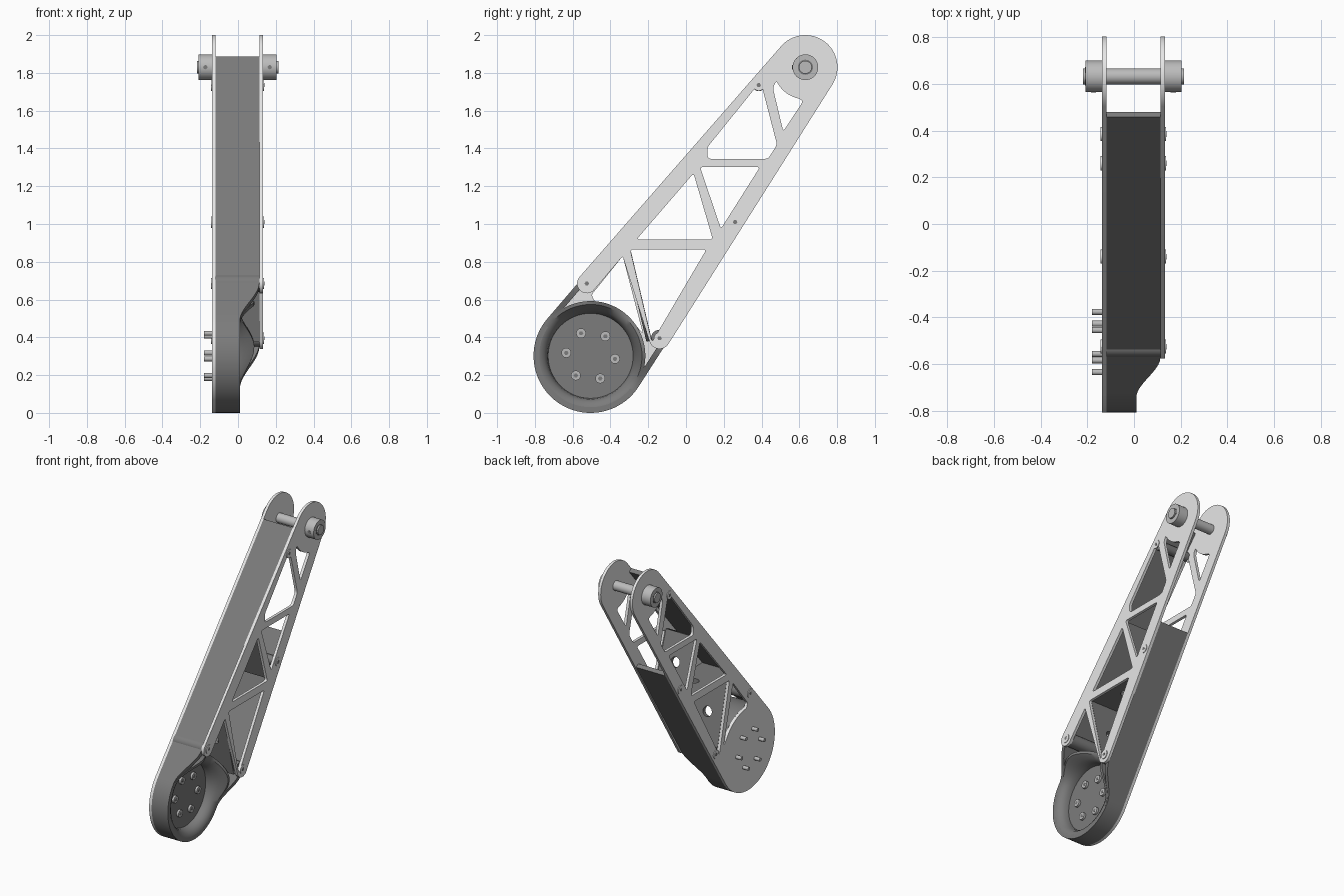
import bpy, bmesh
from math import sin, cos, radians, degrees, atan2, asin, hypot
from mathutils import Vector, Matrix

cube = bpy.data.objects.get("Cube")
if cube:
    bpy.data.objects.remove(cube, do_unlink=True)


def material(name, v):
    m = bpy.data.materials.new(name)
    m.use_nodes = True
    m.diffuse_color = (v, v, v, 1)
    m.node_tree.nodes["Principled BSDF"].inputs["Base Color"].default_value = (v, v, v, 1)
    return m


LIGHT = material("light aluminium", 0.8)
DARK = material("dark grey body", 0.2)
STEEL = material("steel", 0.5)

# Main layout in the side plane (y, z): two round ends joined by tangents
LOW, TOP = Vector((-0.505, 0.302)), Vector((0.632, 1.83))
R_LOW, R_TOP = 0.302, 0.17
AXIS = (TOP - LOW).normalized()
ACROSS = Vector((-AXIS.y, AXIS.x))
HEADING = degrees(atan2(AXIS.y, AXIS.x))
TAPER = degrees(asin((R_LOW - R_TOP) / (TOP - LOW).length))
FRONT_ANGLE, BACK_ANGLE = HEADING + 90 - TAPER, HEADING - 90 + TAPER
X0, X1, SKIN = -0.118, 0.113, 0.02
SCREWS = [(-0.525, 0.685), (-0.14, 0.395), (0.26, 1.01), (0.385, 1.735)]


def polar(a):
    return Vector((cos(radians(a)), sin(radians(a))))


def arc(c, r, a, b, n=16):
    return [Vector(c) + polar(a + (b - a) * i / n) * r for i in range(n + 1)]


def rounded(pts, r=0.018, n=4):
    """Round the corners of a polygon with small quadratic curves."""
    out, pts = [], [Vector(p) for p in pts]
    for i, p in enumerate(pts):
        a, b = pts[i - 1] - p, pts[(i + 1) % len(pts)] - p
        s = p + a.normalized() * min(r, a.length * .45)
        e = p + b.normalized() * min(r, b.length * .45)
        for k in range(n + 1):
            t = k / n
            out.append(s * (1 - t) ** 2 + p * 2 * t * (1 - t) + e * t * t)
    return out


def finish(name, bm, mat, smooth=False):
    bmesh.ops.remove_doubles(bm, verts=bm.verts, dist=1e-5)
    bmesh.ops.recalc_face_normals(bm, faces=bm.faces)
    me = bpy.data.meshes.new(name)
    bm.to_mesh(me)
    bm.free()
    me.materials.clear()
    me.materials.append(mat)
    ob = bpy.data.objects.new(name, me)
    bpy.context.collection.objects.link(ob)
    if smooth:
        bpy.ops.object.select_all(action='DESELECT')
        ob.select_set(True)
        bpy.context.view_layer.objects.active = ob
        bpy.ops.object.shade_smooth_by_angle(angle=radians(35))
    return ob


def sheet(name, loops, thick, matrix, mat):
    """Flat sheet with holes, from an outline and inner loops."""
    cu = bpy.data.curves.new(name, 'CURVE')
    cu.dimensions, cu.fill_mode, cu.extrude = '2D', 'BOTH', thick / 2
    for loop in loops:
        sp = cu.splines.new('POLY')
        sp.points.add(len(loop) - 1)
        for p, q in zip(sp.points, loop):
            p.co = (q[0], q[1], 0, 1)
        sp.use_cyclic_u = True
    tmp = bpy.data.objects.new(name + " outline", cu)
    bpy.context.collection.objects.link(tmp)
    me = bpy.data.meshes.new_from_object(tmp.evaluated_get(bpy.context.evaluated_depsgraph_get()))
    bm = bmesh.new()
    bm.from_mesh(me)
    bm.transform(matrix)
    bpy.data.objects.remove(tmp, do_unlink=True)
    bpy.data.meshes.remove(me)
    return finish(name, bm, mat)


def side_plane(x):
    return Matrix(((0, 0, 1, x), (1, 0, 0, 0), (0, 1, 0, 0), (0, 0, 0, 1)))


def rod(name, c, r, xa, xb, mat, n=32):
    bm = bmesh.new()
    bmesh.ops.create_cone(bm, cap_ends=True, segments=n, radius1=r, radius2=r, depth=abs(xb - xa))
    bm.transform(Matrix.Translation(((xa + xb) / 2, c[0], c[1])) @ Matrix.Rotation(radians(90), 4, 'Y'))
    return finish(name, bm, mat, True)


def loft(name, sections, mat, closed=False):
    bm = bmesh.new()
    rings = [[bm.verts.new(p) for p in s] for s in sections]
    pairs = list(zip(rings, rings[1:])) + ([(rings[-1], rings[0])] if closed else [])
    for a, b in pairs:
        for i in range(len(a)):
            j = (i + 1) % len(a)
            bm.faces.new((a[i], a[j], b[j], b[i]))
    if not closed:
        bm.faces.new(rings[0])
        bm.faces.new(rings[-1])
    return finish(name, bm, mat, True)


def ease(t):
    t = max(0, min(1, t))
    return t * t * (3 - 2 * t)


# Truss windows shared by both side plates
upper_windows = [rounded(w) for w in (
    [(-0.295, 0.865), (0.108, 0.865), (-0.18, 0.375)],
    [(-0.262, 0.918), (0.04, 1.268), (0.142, 0.918)],
    [(0.074, 1.302), (0.392, 1.302), (0.185, 0.975)],
    [(0.115, 1.345), (0.435, 1.345), (0.482, 1.42), (0.395, 1.755), (0.112, 1.405)],
    [(0.515, 1.49), (0.46, 1.72)] + arc(TOP, 0.17, 205, 260, 6) + [(0.62, 1.65)])]
low_window = rounded([(-0.5, 0.625), (-0.335, 0.83), (-0.228, 0.42)] + arc(LOW, 0.29, 32, 86, 8), 0.012)

# Right-hand full plate and open-ended left plate
crown = arc(TOP, R_TOP, BACK_ANGLE, FRONT_ANGLE, 32)
full = crown + arc(LOW, R_LOW, FRONT_ANGLE, BACK_ANGLE + 360, 48)
sheet("right_side_plate", [full, low_window] + upper_windows, SKIN, side_plane(X0 - SKIN / 2), LIGHT)
tabs = (crown + arc(SCREWS[0], 0.052, FRONT_ANGLE, 310, 10)
        + rounded([(-0.49, 0.637), (-0.335, 0.83), (-0.215, 0.375)], 0.012)[5:10]
        + arc(SCREWS[1], 0.056, 200, BACK_ANGLE + 360, 10))
sheet("left_side_plate", [tabs] + upper_windows, SKIN, side_plane(X1 + SKIN / 2), LIGHT)


# Body wall: front face, round bottom and shorter back face, swept lower at the hub
def run(angle, direction, stops):
    n = polar(angle)
    return [(LOW + n * R_LOW + direction * t, n) for t in stops]


steps = [i * 0.025 for i in range(13)]
front_dir, back_dir = polar(FRONT_ANGLE - 90), polar(BACK_ANGLE + 90)
path = run(FRONT_ANGLE, front_dir, [1.83] + steps[::-1])
path += [(p, (p - LOW).normalized()) for p in arc(LOW, R_LOW, FRONT_ANGLE, BACK_ANGLE + 360, 40)[1:-1]]
path += run(BACK_ANGLE, back_dir, steps + [1.21])
sections = []
for p, n in path:
    h = 0.01 + (X1 - 0.01) * ease(((p - LOW).dot(AXIS) - 0.01) / 0.26)
    q = p - n * 0.03
    sections.append([(X0, *p), (h, *p), (h, *q), (X0, *q)])
loft("body_wall", sections, DARK)

# Hub: flared ring that rises toward the two tabs, and a recessed floor
sections = []
for i in range(64):
    d = polar(i * 360 / 64)
    h = 0.01 + 0.09 * ease(d.dot(AXIS) * 1.15) * ease(abs(d.dot(ACROSS)) * 1.2)
    prof = [(0.225, X0), (0.225, -0.06), (0.23, -0.03), (0.245, h * .5 - 0.01), (0.272, h), (0.29, h), (0.29, X0)]
    sections.append([(x, *(LOW + d * r)) for r, x in prof])
loft("hub_ring", sections, DARK, True)
rod("hub_floor", LOW, 0.226, X0, -0.06, DARK, 64)

# Hub bolts: heads inside, shanks sticking out of the right side
for i in range(6):
    c = LOW + polar(-7 + 60 * i) * 0.13
    rod("hub_bolt_head", c, 0.026, -0.06, -0.045, STEEL, 20)
    rod("hub_bolt_socket", c, 0.012, -0.045, -0.044, DARK, 6)
    rod("hub_bolt_shank", c, 0.013, -0.18, X0, STEEL, 16)


# Inner ribs with lightening holes
def rib(a, b):
    a, b = Vector(a), Vector(b)
    d, half, w = (b - a).normalized(), (b - a).length / 2, (X1 - X0) / 2
    m = (a + b) / 2
    mat = Matrix(((0, 1, 0, (X0 + X1) / 2), (d.x, 0, d.y, m.x), (d.y, 0, -d.x, m.y), (0, 0, 0, 1)))
    box = [(-half, -w), (half, -w), (half, w), (-half, w)]
    sheet("inner_rib", [box, arc((0, 0), 0.035, 0, 345, 23)], 0.03, mat, DARK)


rib((-0.37, 0.89), (0.2, 0.89))
rib((-0.31, 0.87), (-0.195, 0.38))
rib((0.05, 1.3), (0.175, 0.93))

# Standoffs between the plates, with a screw at each end
for k, c in enumerate(SCREWS):
    rod("standoff", c, 0.045 if k < 2 else 0.032, X0, X1, DARK)
    for s, face in ((1, X1 + SKIN), (-1, X0 - SKIN)):
        rod("plate_screw", c, 0.03, face, face + s * 0.005, LIGHT, 24)
        rod("plate_screw_socket", c, 0.012, face + s * 0.005, face + s * 0.006, DARK, 6)

# Top shaft with a clamping collar and set screw outside each plate
rod("top_shaft", TOP, 0.034, -0.218, 0.214, STEEL)
for s, face in ((1, X1 + SKIN), (-1, X0 - SKIN)):
    rod("shaft_collar", TOP, 0.068, face, face + s * 0.07, STEEL, 40)
    rod("collar_seam", TOP, 0.04, face + s * 0.07, face + s * 0.071, DARK)
    bm = bmesh.new()
    bmesh.ops.create_cone(bm, cap_ends=True, segments=16, radius1=0.011, radius2=0.011, depth=0.006)
    bm.transform(Matrix.Translation((face + s * 0.035, TOP.x - 0.067, TOP.y)) @ Matrix.Rotation(radians(90), 4, 'X'))
    finish("collar_set_screw", bm, DARK)
